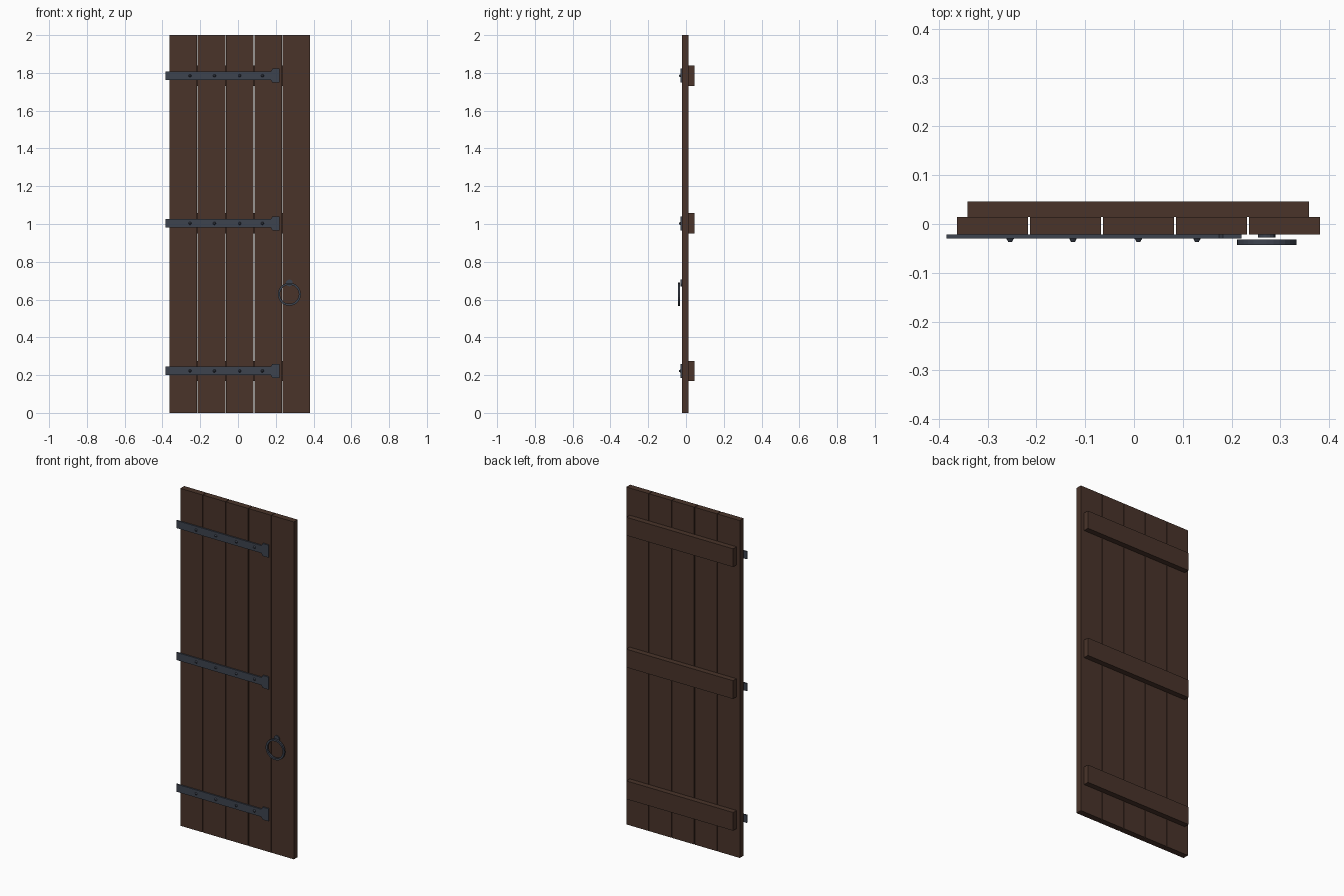
import bpy, bmesh, math
from mathutils import Matrix, Vector

cube = bpy.data.objects.get("Cube")
if cube:
    bpy.data.objects.remove(cube, do_unlink=True)


def material(name, rgb):
    mat = bpy.data.materials.new(name)
    mat.use_nodes = True
    mat.diffuse_color = (*rgb, 1)
    mat.node_tree.nodes["Principled BSDF"].inputs["Base Color"].default_value = (*rgb, 1)
    return mat


wood = material("dark_wood", (0.067, 0.034, 0.023))
iron = material("iron", (0.047, 0.056, 0.078))


def finish(name, bm, mat):
    bmesh.ops.recalc_face_normals(bm, faces=bm.faces[:])
    mesh = bpy.data.meshes.new(name)
    bm.to_mesh(mesh)
    bm.free()
    mesh.materials.append(mat)
    obj = bpy.data.objects.new(name, mesh)
    bpy.context.collection.objects.link(obj)
    return obj


def box(name, x, y, z, mat):
    """Box from (min, max) pairs."""
    bm = bmesh.new()
    bmesh.ops.create_cube(bm, size=1)
    for v in bm.verts:
        v.co = [lo + (hi - lo) * (c + 0.5) for c, (lo, hi) in zip(v.co, (x, y, z))]
    return finish(name, bm, mat)


def stud(name, x, z, back, front, r_back, r_front, sides):
    """Round stud facing the front, tapering from back to front."""
    bm = bmesh.new()
    turn = Matrix.Translation((x, (back + front) / 2, z)) @ Matrix.Rotation(math.pi / 2, 4, "X")
    bmesh.ops.create_cone(bm, cap_ends=True, segments=sides, radius1=r_back,
                          radius2=r_front, depth=back - front, matrix=turn)
    return finish(name, bm, mat=iron)


FRONT, BACK = -0.022, 0.014
HEIGHT = 2.0
STRAP_FACE = -0.030

# Vertical planks with narrow gaps
plank_width, pitch = 0.146, 0.1497
for i in range(5):
    left = -0.363 + i * pitch
    box(f"plank_{i + 1}", (left, left + plank_width), (FRONT, BACK), (0, HEIGHT), wood)


def strap(name, z):
    """Hinge strap with a widened end."""
    upper = [(-0.384, 0.0225), (0.174, 0.0225), (0.182, 0.037), (0.22, 0.037)]
    outline = upper + [(x, -h) for x, h in reversed(upper)]
    bm = bmesh.new()
    face = bm.faces.new([bm.verts.new((x, FRONT, z + h)) for x, h in outline])
    grown = bmesh.ops.extrude_face_region(bm, geom=[face], use_keep_orig=True)
    moved = [g for g in grown["geom"] if isinstance(g, bmesh.types.BMVert)]
    bmesh.ops.translate(bm, verts=moved, vec=(0, STRAP_FACE - FRONT, 0))
    return finish(name, bm, iron)


# Back ledges, hinge straps and rivets at three heights
for level, z in (("bottom", 0.222), ("middle", 1.003), ("top", 1.785)):
    box(f"{level}_ledge", (-0.341, 0.359), (BACK, 0.046), (z - 0.054, z + 0.054), wood)
    strap(f"{level}_hinge_strap", z)
    for n, x in enumerate((-0.254, -0.125, 0.009, 0.129)):
        stud(f"{level}_rivet_{n + 1}", x, z, STRAP_FACE, -0.037, 0.008, 0.004, 10)

# Ring pull hanging in front of its round mount
stud("ring_mount", 0.272, 0.688, FRONT, -0.028, 0.018, 0.018, 16)

centre = Vector((0.272, -0.0375, 0.628))
bm = bmesh.new()
corners = [bm.verts.new(centre + Vector((r, y, 0)))
           for r, y in ((0.050, -0.0055), (0.061, -0.0055), (0.061, 0.0055), (0.050, 0.0055))]
edges = [bm.edges.new((corners[i - 1], corners[i])) for i in range(4)]
bmesh.ops.spin(bm, geom=corners + edges, cent=centre, axis=(0, 1, 0),
               angle=math.tau, steps=28, use_merge=True)
bmesh.ops.remove_doubles(bm, verts=bm.verts[:], dist=0.0001)
finish("pull_ring", bm, iron)
